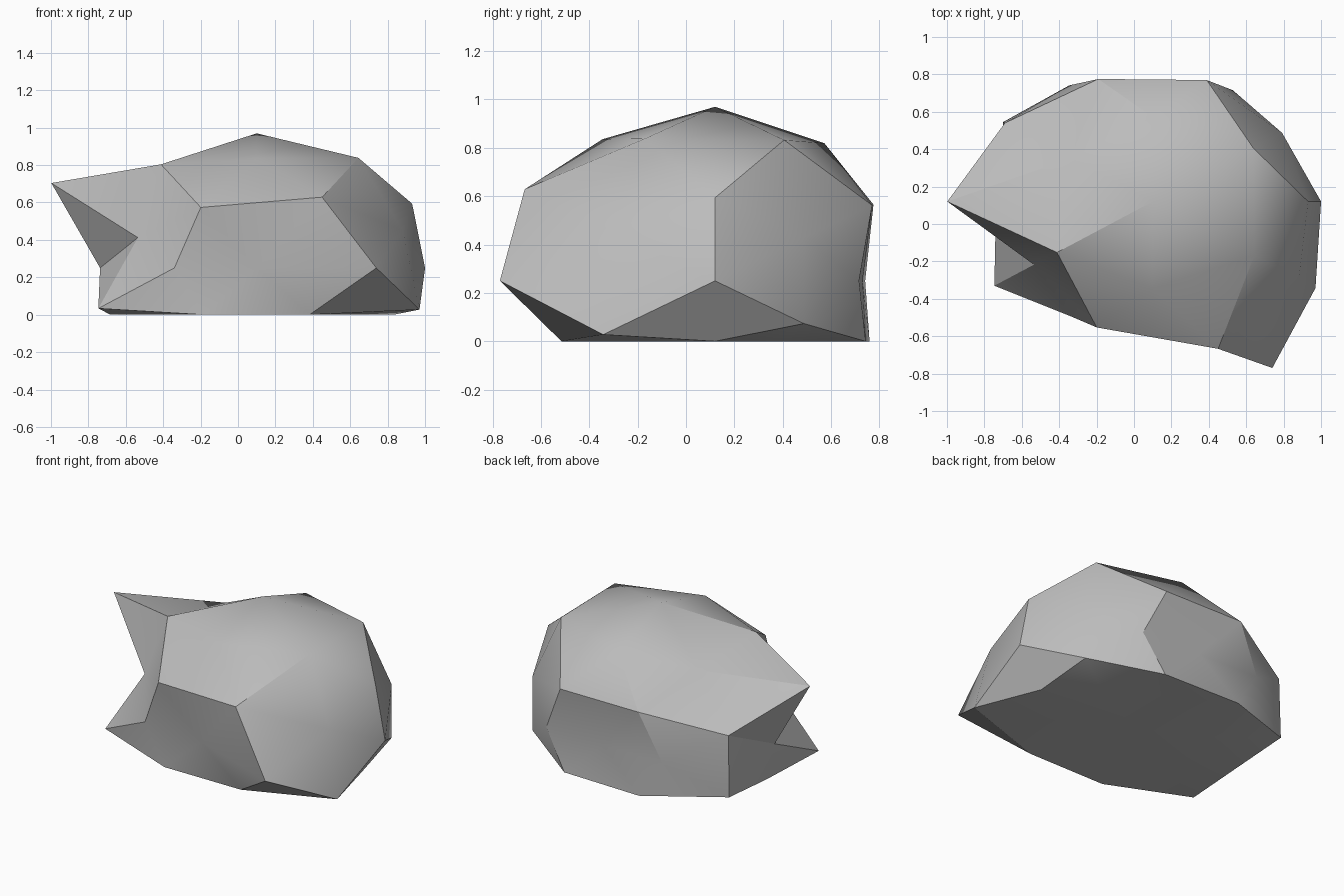
import bpy
import bmesh
import math
from mathutils import Vector

cube = bpy.data.objects.get("Cube")
if cube:
    bpy.data.objects.remove(cube, do_unlink=True)

CENTRE = Vector((0.1, 0.12, 0.25))
STRETCH = Vector((1.163, 1.0, 0.778))

# Radii of the lumps, grouped by the direction family they belong to;
# within a family the signs of x, y, z run + to -, z fastest
FAMILIES = [
    ((1, 0, 0), [.774, .72]),
    ((0, 1, 0), [.61, .65]),
    ((0, 0, 1), [.925, .9]),
    ((.526, .851, 0), [.7, 1.046, .73, .72]),
    ((.851, 0, .526), [.84, .74, 1.11, .79]),
    ((0, .526, .851), [.86, .9, .885, .9]),
    ((.809, .5, .309), [.735, .735, .83, .925, .84, .85, .675, .9]),
    ((.309, .809, .5), [.803, .77, .973, .785, .81, .79, .832, .785]),
    ((.5, .309, .809), [.925, .8, .935, .8, .75, .8, .88, .8]),
]


def signed_copies(direction):
    """Mirror a direction through every axis where it is not zero."""
    copies = [()]
    for value in direction:
        options = (value, -value) if value else (0,)
        copies = [c + (o,) for c in copies for o in options]
    return [Vector(c).normalized() for c in copies]


# Even faceted ball: the hull of the 42 directions
bm = bmesh.new()
radius = {}
for direction, radii in FAMILIES:
    for d, r in zip(signed_copies(direction), radii):
        radius[bm.verts.new(d)] = r
bmesh.ops.convex_hull(bm, input=list(bm.verts))

# Push each corner in or out and flatten the underside on the ground
for v in bm.verts:
    v.co = CENTRE + v.co * STRETCH * radius[v]
    v.co.z = max(v.co.z, 0)
bmesh.ops.recalc_face_normals(bm, faces=list(bm.faces))

mesh = bpy.data.meshes.new("boulder")
bm.to_mesh(mesh)
bm.free()
boulder = bpy.data.objects.new("boulder", mesh)
bpy.context.collection.objects.link(boulder)

# Stone colour
stone = bpy.data.materials.new("stone_grey")
stone.use_nodes = True
colour = (0.5, 0.5, 0.5, 1)
stone.diffuse_color = colour
bsdf = next(n for n in stone.node_tree.nodes if n.type == "BSDF_PRINCIPLED")
bsdf.inputs["Base Color"].default_value = colour
bsdf.inputs["Roughness"].default_value = 0.9
mesh.materials.append(stone)

# Soft shading with the hard ridges kept
bpy.ops.object.select_all(action="DESELECT")
boulder.select_set(True)
bpy.context.view_layer.objects.active = boulder
bpy.ops.object.shade_smooth_by_angle(angle=math.radians(30))
